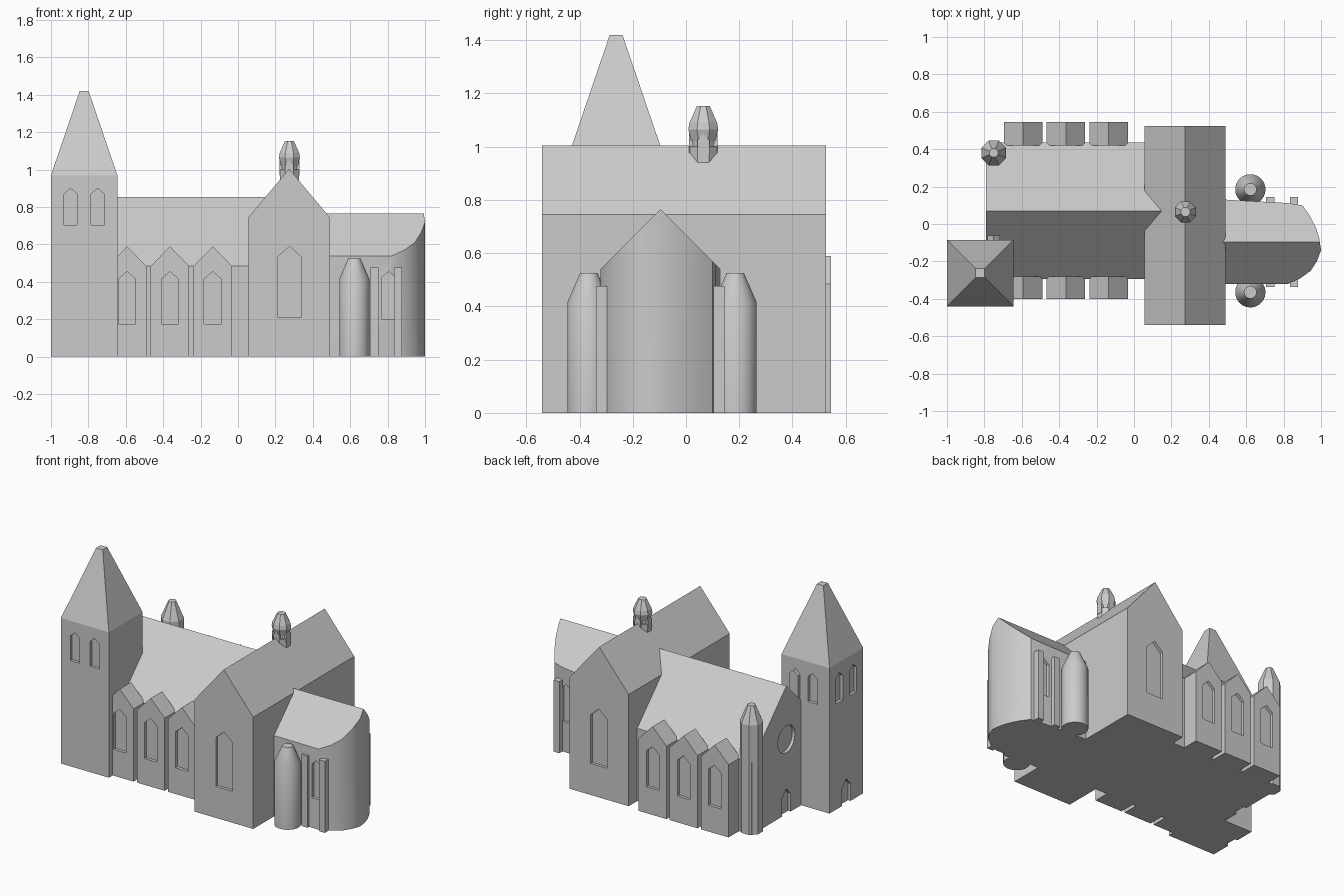
import bpy, bmesh, math
from mathutils import Vector

if "Cube" in bpy.data.objects:
    bpy.data.objects.remove(bpy.data.objects["Cube"])

stone = bpy.data.materials.new("pale_grey_stone")
stone.diffuse_color = (0.6, 0.6, 0.6, 1)
stone.use_nodes = True
stone.node_tree.nodes["Principled BSDF"].inputs["Base Color"].default_value = stone.diffuse_color


def finish(name, bm, smooth=False):
    bmesh.ops.recalc_face_normals(bm, faces=bm.faces)
    me = bpy.data.meshes.new(name)
    bm.to_mesh(me)
    bm.free()
    me.materials.append(stone)
    if smooth:
        me.shade_smooth()
        me.set_sharp_from_angle(angle=math.radians(40))
    ob = bpy.data.objects.new(name, me)
    bpy.context.collection.objects.link(ob)
    return ob


def add_prism(bm, pts, axis, a, b):
    """Extrude a 2D outline along an axis from a to b."""
    place = {'x': lambda p, t: (t, p[0], p[1]),
             'y': lambda p, t: (p[0], t, p[1]),
             'z': lambda p, t: (p[0], p[1], t)}[axis]
    lo = [bm.verts.new(place(p, a)) for p in pts]
    hi = [bm.verts.new(place(p, b)) for p in pts]
    bm.faces.new(lo)
    bm.faces.new(hi)
    n = len(pts)
    for i in range(n):
        j = (i + 1) % n
        bm.faces.new((lo[i], lo[j], hi[j], hi[i]))


def prism(name, pts, axis, a, b):
    bm = bmesh.new()
    add_prism(bm, pts, axis, a, b)
    return finish(name, bm)


def gable(c, w, z0, eave, ridge):
    """House-shaped outline, also used for pointed windows."""
    h = w / 2
    return [(c - h, z0), (c + h, z0), (c + h, eave), (c, ridge), (c - h, eave)]


def lathe(name, x, y, profile, n, smooth=False):
    """Stack of rings (radius, z) with n sides, closed at both ends."""
    bm = bmesh.new()
    rings = []
    for r, z in profile:
        rings.append([bm.verts.new((x + r * math.cos((i + .5) * math.tau / n),
                                    y + r * math.sin((i + .5) * math.tau / n), z))
                      for i in range(n)])
    for a, b in zip(rings, rings[1:]):
        for i in range(n):
            j = (i + 1) % n
            bm.faces.new((a[i], a[j], b[j], b[i]))
    bm.faces.new(rings[0])
    bm.faces.new(rings[-1])
    return finish(name, bm, smooth)


def boolean(ob, cutter, op='DIFFERENCE'):
    """Apply a boolean and remove the cutter."""
    mod = ob.modifiers.new("cut", 'BOOLEAN')
    mod.operation, mod.solver, mod.object = op, 'EXACT', cutter
    cutter.hide_render = True
    dg = bpy.context.evaluated_depsgraph_get()
    me = bpy.data.meshes.new_from_object(ob.evaluated_get(dg))
    ob.modifiers.clear()
    ob.data = me
    bpy.data.objects.remove(cutter)


def recess(ob, outlines, depth=0.02):
    """Sink (outline, axis, wall position) openings into a wall."""
    bm = bmesh.new()
    for pts, axis, wall in outlines:
        add_prism(bm, pts, axis, wall - depth, wall + depth)
    boolean(ob, finish("opening_cutter", bm))


# Nave with round west window and door
nave = prism("nave", gable(.07, .73, 0, .485, .855), 'x', -.79, .27)
rose = [(.07 + .09 * math.cos(i * math.tau / 24), .5 + .09 * math.sin(i * math.tau / 24))
        for i in range(24)]
recess(nave, [(rose, 'x', -.79), (gable(.07, .09, -.02, .12, .17), 'x', -.79)])

# Gabled side bays, each with a pointed window
for side, wall, face in (("south", -.28, -.4), ("north", .42, .545)):
    for i in range(3):
        x = -.593 + .229 * i
        bay = prism(f"{side}_bay_{i + 1}", gable(x, .205, 0, .485, .59), 'y', wall, face)
        recess(bay, [(gable(x, .092, .175, .415, .455), 'y', face)])

# Transept with a tall window in each end
transept = prism("transept", gable(.273, .435, 0, .745, 1.005), 'y', -.54, .525)
recess(transept, [(gable(.275, .122, .21, .535, .59), 'y', y) for y in (-.54, .525)])

# Choir: rounded plan trimmed by a pitched roof
plan = [(.3, -.32), (.82, -.322), (.89, -.29), (.945, -.25), (.98, -.195), (1, -.14),
        (.99, -.075), (.973, -.02), (.94, .045), (.9, .1), (.82, .112), (.49, .13), (.3, .13)]
choir = prism("choir", plan, 'z', 0, .9)
boolean(choir, prism("roof_cutter", gable(-.095, .81, -.1, .36, .765), 'x', .2, 1.1), 'INTERSECT')
recess(choir, [(gable(.805, .07, .2, .425, .455), 'y', y) for y in (-.321, .114)])
choir.data.shade_smooth()
choir.data.set_sharp_from_angle(angle=math.radians(36))

# Buttresses and round turrets beside the choir
for side, inner, outer, ty in (("south", -.27, -.338, -.365), ("north", .07, .145, .185)):
    for i, x in enumerate((.728, .855)):
        prism(f"{side}_buttress_{i + 1}",
              [(x - .022, 0), (x + .022, 0), (x + .022, .477), (x - .022, .477)],
              'y', inner, outer)
    lathe(f"{side}_round_turret", .622, ty,
          [(.081, 0), (.081, .415), (.033, .525)], 32, True)

# Bell tower: paired windows on three sides and a west door
tower = prism("bell_tower", [(-1, -.44), (-.645, -.44), (-.645, -.085), (-1, -.085)], 'z', 0, .97)
openings = [(gable(c, .07, .705, .87, .9), 'y', -.44) for c in (-.895, -.75)]
openings += [(gable(c, .07, .705, .87, .9), 'x', -1) for c in (-.335, -.19)]
openings += [(gable(-.875, .07, .705, .87, .9), 'y', -.085),
             (gable(-.2625, .09, -.02, .115, .165), 'x', -1)]
recess(tower, openings)
prism("tower_raised_window", gable(-.75, .065, .705, .87, .9), 'y', -.1, -.062)

# Tower spire with a flat tip
lathe("tower_spire", -.8225, -.2625,
      [(.1775 * math.sqrt(2), .97), (.024 * math.sqrt(2), 1.42)], 4)

# Eight-sided stair turret at the north-west corner
lathe("stair_turret", -.75, .38, [(.072, 0), (.072, .73), (.025, .84)], 8)

# Roof lantern over the crossing, with small gablets
lathe("lantern_base", .275, .065, [(.056, .93), (.056, 1.0)], 8)
lathe("lantern", .275, .065, [(.045, .98), (.048, 1.02), (.061, 1.065), (.056, 1.09), (.026, 1.153)], 8)
prism("lantern_gablets_front_back", gable(.275, .045, .97, 1.025, 1.05), 'y', .011, .119)
prism("lantern_gablets_sides", gable(.065, .045, .97, 1.025, 1.05), 'x', .221, .329)
